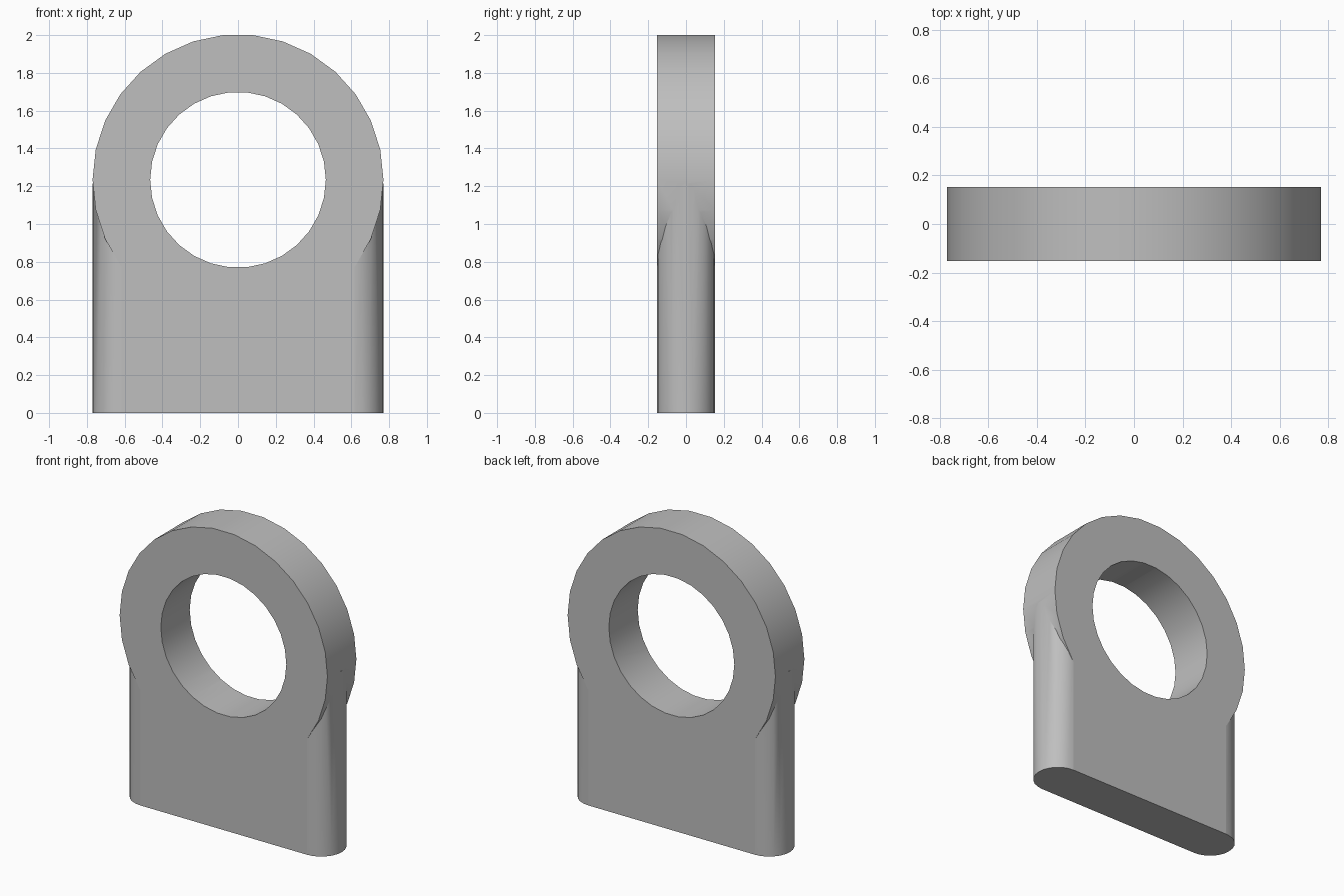
import bpy
import bmesh
from math import sin, cos, pi, radians

if "Cube" in bpy.data.objects:
    bpy.data.objects.remove(bpy.data.objects["Cube"])

RADIUS, BORE, HALF, CENTRE, SIDES = 0.77, 0.465, 0.153, 1.234, 30

grey = bpy.data.materials.new("plain grey")
grey.use_nodes = True
colour = (0.52, 0.52, 0.52, 1)
grey.diffuse_color = colour
grey.node_tree.nodes["Principled BSDF"].inputs["Base Color"].default_value = colour


def prism(name, outline, direction):
    """Extrude a closed outline of 3D points along a direction."""
    bm = bmesh.new()
    face = bm.faces.new([bm.verts.new(p) for p in outline])
    new = bmesh.ops.extrude_face_region(bm, geom=[face])["geom"]
    bmesh.ops.translate(bm, vec=direction,
                        verts=[v for v in new if isinstance(v, bmesh.types.BMVert)])
    bmesh.ops.recalc_face_normals(bm, faces=bm.faces)
    mesh = bpy.data.meshes.new(name)
    bm.to_mesh(mesh)
    bm.free()
    mesh.materials.append(grey)
    obj = bpy.data.objects.new(name, mesh)
    bpy.context.collection.objects.link(obj)
    return obj


def disc(name, radius, half):
    angles = [2 * pi * i / SIDES for i in range(SIDES)]
    return prism(name, [(radius * cos(a), -half, CENTRE + radius * sin(a)) for a in angles],
                 (0, 2 * half, 0))


# Round-ended base slab
steps = 12
outline = []
for side in (1, -1):
    for i in range(steps + 1):
        a = -pi / 2 + pi * i / steps
        outline.append((side * (RADIUS - HALF + HALF * cos(a)), side * HALF * sin(a), 0))
lug = prism("eye_lug", outline, (0, 0, CENTRE - 0.02))

# Join the round head, then cut the bore through both
bpy.context.view_layer.objects.active = lug
lug.select_set(True)
for helper, operation in ((disc("head_helper", RADIUS, HALF), "UNION"),
                          (disc("bore_cutter", BORE, HALF * 2), "DIFFERENCE")):
    helper.hide_render = True
    mod = lug.modifiers.new(operation.title(), "BOOLEAN")
    mod.operation = operation
    mod.solver = "EXACT"
    mod.object = helper
    bpy.ops.object.modifier_apply(modifier=mod.name)
    bpy.data.objects.remove(helper)

# Smooth the curved walls and keep the broad faces flat
bpy.ops.object.shade_smooth_by_angle(angle=radians(30))
for poly in lug.data.polygons:
    if abs(poly.normal.y) > 0.999 or poly.normal.z < -0.999:
        poly.use_smooth = False
